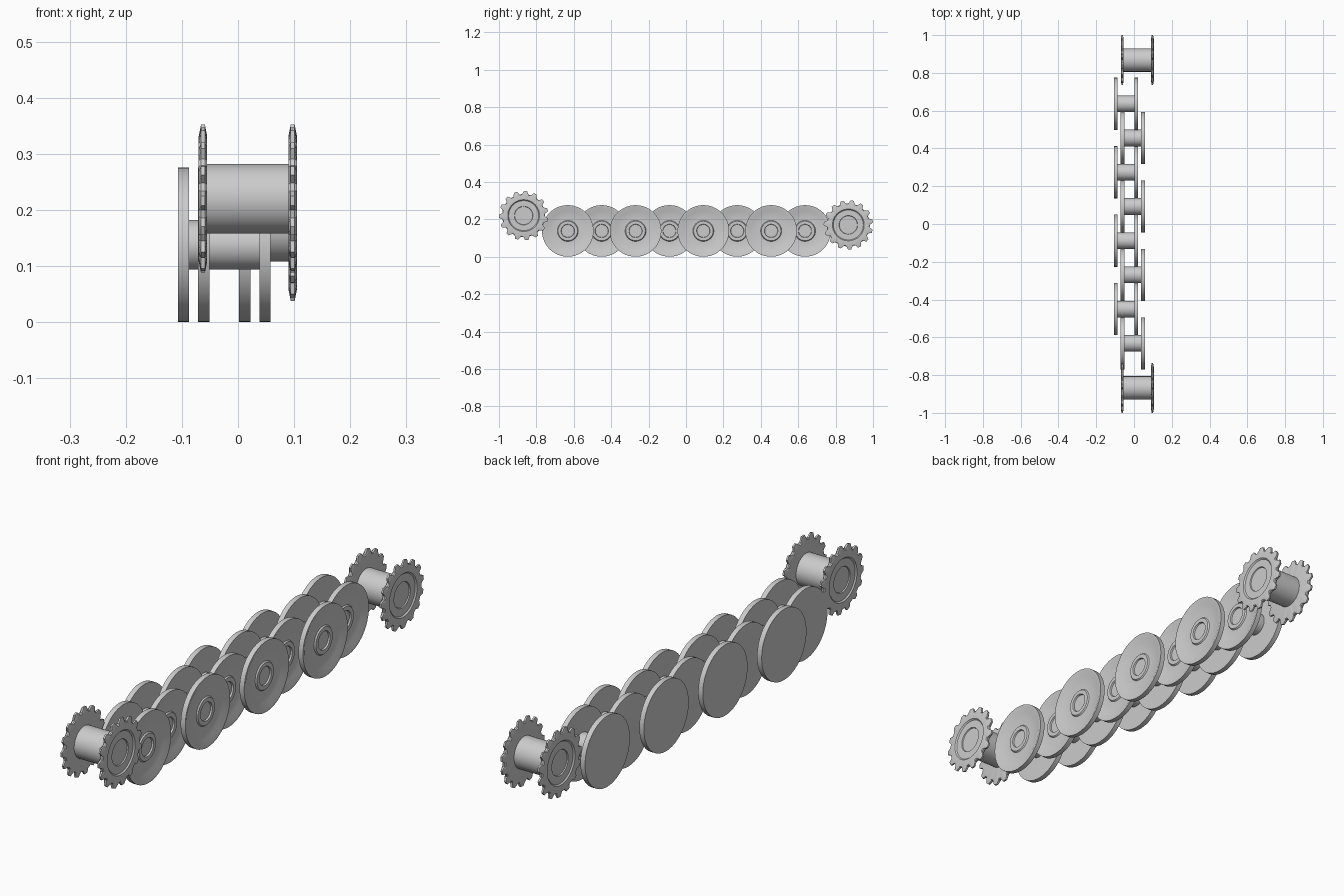
import bpy, bmesh, math

if "Cube" in bpy.data.objects:
    bpy.data.objects.remove(bpy.data.objects["Cube"])


def lathe(name, profile, y, z, segs=48, teeth=None, phase=0.0):
    """Revolve (x, r) points about the X axis; r == 'T' follows the tooth outline."""
    bm = bmesh.new()
    rings = []
    for x, r in profile:
        if r == 0:
            rings.append([bm.verts.new((x, 0, 0))])
            continue
        ring = []
        for i in range(segs):
            a = 2 * math.pi * i / segs + phase
            rad = r
            if r == 'T':
                a += teeth[i % 4][1] * 2 * math.pi / segs
                rad = teeth[i % 4][0]
            ring.append(bm.verts.new((x, rad * math.cos(a), rad * math.sin(a))))
        rings.append(ring)
    for p, q in zip(rings, rings[1:]):
        for i in range(segs):
            j = (i + 1) % segs
            if len(p) == 1:
                bm.faces.new((p[0], q[i], q[j]))
            elif len(q) == 1:
                bm.faces.new((p[i], q[0], p[j]))
            else:
                bm.faces.new((p[i], q[i], q[j], p[j]))
    bmesh.ops.recalc_face_normals(bm, faces=bm.faces)
    me = bpy.data.meshes.new(name)
    bm.to_mesh(me)
    bm.free()
    ob = bpy.data.objects.new(name, me)
    ob.location = (0, y, z)
    bpy.context.collection.objects.link(ob)
    bpy.ops.object.select_all(action='DESELECT')
    ob.select_set(True)
    bpy.context.view_layer.objects.active = ob
    bpy.ops.object.shade_smooth_by_angle(angle=math.radians(25))
    return ob


def cylinder(name, x0, x1, r, y, z):
    return lathe(name, [(x0, 0), (x0, r), (x1, r), (x1, 0)], y, z)


R = 0.138  # road wheel radius


def dished_wheel(name, x0, x1, y):
    lathe(name, [(x0, 0), (x0, R), (x1, R), (x1, 0.130), (x1 - 0.010, 0.108),
                 (x1 - 0.010, 0.056), (x1 - 0.005, 0.052), (x1 - 0.005, 0.036),
                 (x1 - 0.011, 0.034), (x1 - 0.011, 0)], y, R)


# Interleaved road wheels: alternate pairs are shifted sideways
for i in range(8):
    y = -0.632 + i * 0.1812
    s = 0.0 if i % 2 == 0 else -0.036
    cylinder(f"road_wheel_inner_{i}", -0.071 + s, -0.051 + s, R, y, R)
    dished_wheel(f"road_wheel_outer_{i}", 0.038 + s, 0.058 + s, y)
    cylinder(f"road_wheel_axle_{i}", -0.053 + s, 0.042 + s, 0.044, y, R)

# Toothed end wheels with a drum between two sprocket plates
TEETH = [(0.115, 0.1), (0.132, -0.1), (0.132, 0.1), (0.115, -0.1)]


def sprocket(name, inner, d, y, z, phase):
    """d = +1 or -1: the direction of the dished outer face."""
    o = inner + d * 0.015
    prof = [(inner, 0), (inner, 0.112), (inner + d * 0.004, 'T'), (o - d * 0.004, 'T'),
            (o, 0.112), (o, 0.085), (o - d * 0.005, 0.080), (o - d * 0.005, 0.050),
            (o - d * 0.009, 0.048), (o - d * 0.009, 0)]
    lathe(name, prof, y, z, 60, TEETH, phase)


for label, y, z, ph in (("front", -0.868, 0.220, 0.08), ("rear", 0.868, 0.170, 0.0)):
    cylinder(f"{label}_drum", -0.060, 0.095, 0.062, y, z)
    sprocket(f"{label}_sprocket_left", -0.055, -1, y, z, ph)
    sprocket(f"{label}_sprocket_right", 0.090, 1, y, z, ph)
